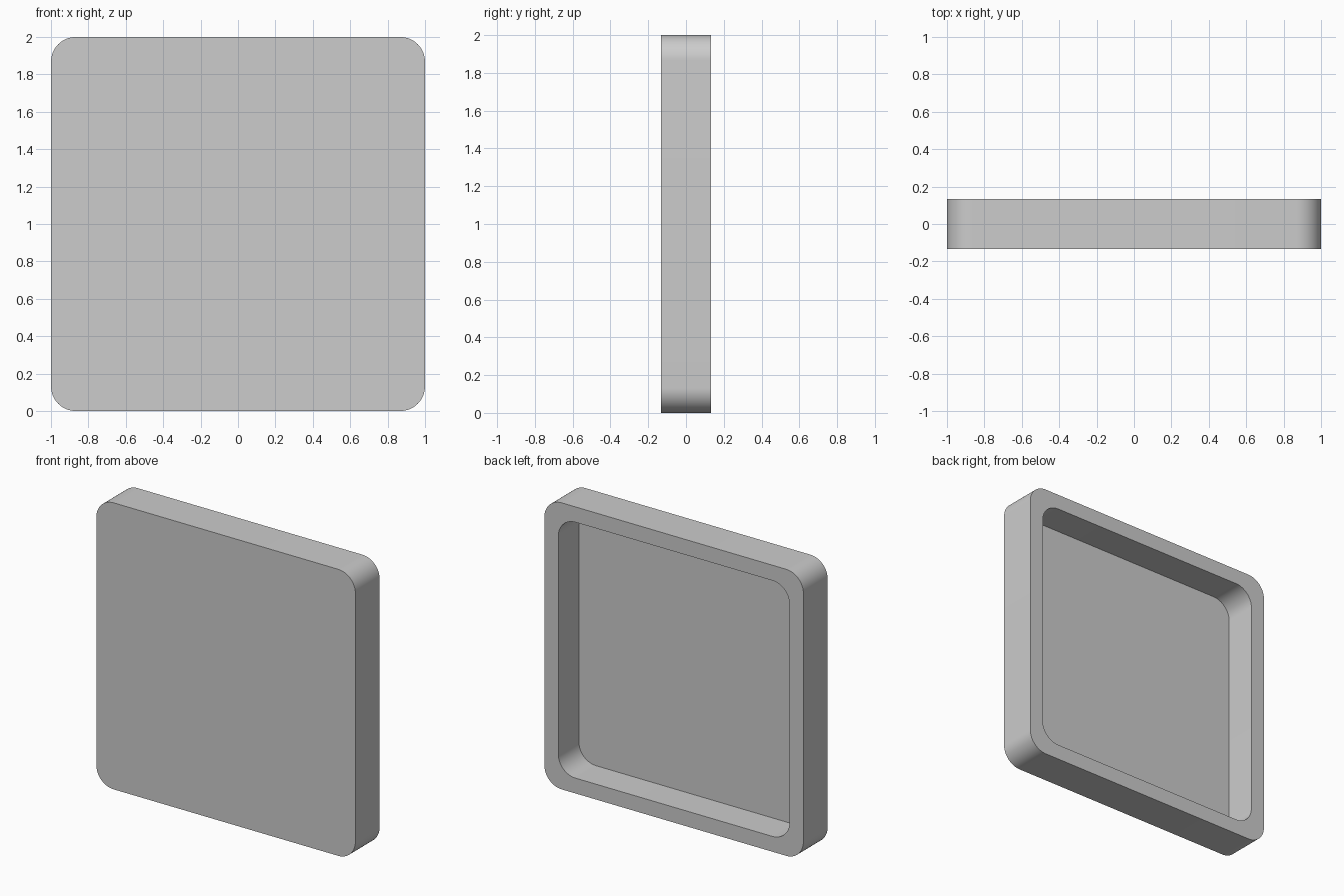
import bpy, bmesh
from math import sin, cos, pi, radians

cube = bpy.data.objects.get("Cube")
if cube:
    bpy.data.objects.remove(cube, do_unlink=True)

HALF = 1.0            # half of the panel width
DEPTH = 0.267         # overall thickness
RADIUS = 0.133        # corner radius, outside and inside
WALL = 0.107          # rim width
FLOOR = 0.04          # thickness of the front sheet
STEPS = 16            # segments per corner

# Single grey material
grey = bpy.data.materials.new("light_grey")
grey.use_nodes = True
colour = (0.604, 0.604, 0.604, 1)
grey.diffuse_color = colour
grey.node_tree.nodes["Principled BSDF"].inputs["Base Color"].default_value = colour


def rounded_loop(bm, half, y):
    """Ring of vertices around a rounded square in the xz plane."""
    c = half - RADIUS
    ring = []
    for corner, (sx, sz) in enumerate([(1, 1), (-1, 1), (-1, -1), (1, -1)]):
        for i in range(STEPS + 1):
            a = (corner + i / STEPS) * pi / 2
            ring.append(bm.verts.new((sx * c + RADIUS * cos(a), y,
                                      HALF + sz * c + RADIUS * sin(a))))
    return ring


def bridge(bm, a, b):
    for i in range(len(a)):
        j = (i + 1) % len(a)
        bm.faces.new((a[i], a[j], b[j], b[i]))


# Shallow tray: front sheet, outer wall, back rim, inner wall, recessed floor
bm = bmesh.new()
front, back = -DEPTH / 2, DEPTH / 2
rings = [rounded_loop(bm, HALF, front),
         rounded_loop(bm, HALF, back),
         rounded_loop(bm, HALF - WALL, back),
         rounded_loop(bm, HALF - WALL, front + FLOOR)]
for a, b in zip(rings, rings[1:]):
    bridge(bm, a, b)
bm.faces.new(rings[0])
bm.faces.new(rings[-1])
bmesh.ops.recalc_face_normals(bm, faces=bm.faces)

mesh = bpy.data.meshes.new("tray_panel")
bm.to_mesh(mesh)
bm.free()
mesh.materials.append(grey)
panel = bpy.data.objects.new("tray_panel", mesh)
bpy.context.collection.objects.link(panel)

# Smooth corners, crisp edges
for o in bpy.context.selected_objects:
    o.select_set(False)
panel.select_set(True)
bpy.context.view_layer.objects.active = panel
bpy.ops.object.shade_smooth_by_angle(angle=radians(30))
